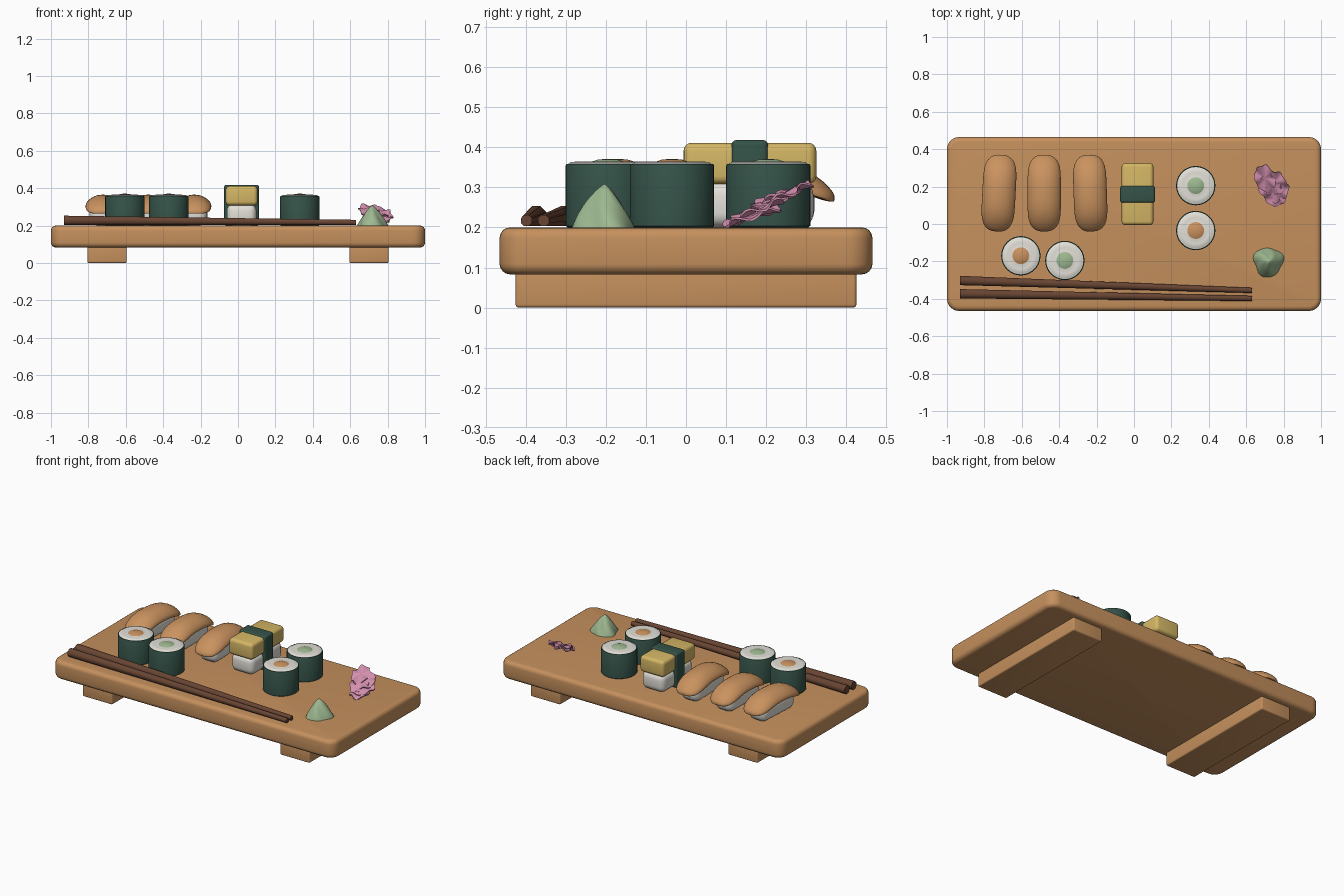
import bpy, bmesh, math
from math import sin, cos, pi, radians
from mathutils import Matrix, Vector

if "Cube" in bpy.data.objects:
    bpy.data.objects.remove(bpy.data.objects["Cube"])


def material(name, rgb):
    m = bpy.data.materials.new(name)
    m.use_nodes = True
    m.diffuse_color = (*rgb, 1)
    bsdf = m.node_tree.nodes["Principled BSDF"]
    bsdf.inputs["Base Color"].default_value = (*rgb, 1)
    bsdf.inputs["Roughness"].default_value = 0.6
    return m


WOOD = material("wood", (0.56, 0.28, 0.11))
SALMON = material("salmon", (0.59, 0.29, 0.115))
RICE = material("rice", (0.76, 0.74, 0.68))
NORI = material("seaweed", (0.035, 0.085, 0.065))
EGG = material("egg", (0.66, 0.47, 0.13))
GREEN = material("wasabi_green", (0.34, 0.48, 0.28))
PINK = material("ginger_pink", (0.66, 0.28, 0.43))
DARK = material("dark_wood", (0.14, 0.06, 0.033))


def finish(name, bm, mats, angle=40):
    bmesh.ops.recalc_face_normals(bm, faces=bm.faces)
    me = bpy.data.meshes.new(name)
    bm.to_mesh(me)
    bm.free()
    for m in mats:
        me.materials.append(m)
    me.shade_smooth()
    me.set_sharp_from_angle(angle=radians(angle))
    ob = bpy.data.objects.new(name, me)
    bpy.context.collection.objects.link(ob)
    return ob


def box(name, mat, lo, hi, edge, corner=0):
    """Rounded box; corner is an extra radius for the upright edges."""
    lo, hi = Vector(lo), Vector(hi)
    bm = bmesh.new()
    bmesh.ops.create_cube(bm, size=1)
    for v in bm.verts:
        v.co = (lo + hi) / 2 + v.co * (hi - lo)
    if corner:
        up = [e for e in bm.edges if abs(e.verts[0].co.z - e.verts[1].co.z) > 0.01]
        bmesh.ops.bevel(bm, geom=up, offset=corner, segments=6, profile=0.5, affect='EDGES')
        rim = [e for e in bm.edges if abs(e.verts[0].co.z - e.verts[1].co.z) < 0.001]
    else:
        rim = bm.edges[:]
    bmesh.ops.bevel(bm, geom=rim, offset=edge, segments=4, profile=0.5, affect='EDGES')
    return finish(name, bm, [mat])


def loft(bm, rings, caps=True):
    """Skin a list of closed rings of points."""
    rows = [[bm.verts.new(p) for p in r] for r in rings]
    n = len(rows[0])
    for a, b in zip(rows, rows[1:]):
        for i in range(n):
            bm.faces.new((a[i], a[(i + 1) % n], b[(i + 1) % n], b[i]))
    if caps:
        bm.faces.new(rows[0])
        bm.faces.new(rows[-1])


def spow(v, p):
    return math.copysign(abs(v) ** p, v)


# Serving board and its two feet
box("board", WOOD, (-1, -0.465, 0.083), (1, 0.465, 0.2), 0.026, 0.065)
for side, cx in (("right", -0.7), ("left", 0.7)):
    box(side + "_foot", WOOD, (cx - 0.105, -0.425, 0), (cx + 0.105, 0.425, 0.09), 0.008)


# Rolls: seaweed wall, rice ring, round filling
def roll(name, x, y, filling):
    profile = [(0.1, 0.2), (0.105, 0.204), (0.105, 0.354), (0.103, 0.358), (0.099, 0.358),
               (0.092, 0.363), (0.07, 0.365), (0.045, 0.362),
               (0.041, 0.364), (0.025, 0.369), (0.004, 0.371)]
    n = 40
    bm = bmesh.new()
    loft(bm, [[(x + r * cos(2 * pi * i / n), y + r * sin(2 * pi * i / n), z)
               for i in range(n)] for r, z in profile])
    for f in bm.faces:
        c = f.calc_center_median()
        r = math.hypot(c.x - x, c.y - y)
        f.material_index = 0 if c.z < 0.3585 else (2 if r < 0.0445 else 1)
    finish(name, bm, [NORI, RICE, filling])


roll("roll_front_right", -0.605, -0.17, SALMON)
roll("roll_front_middle", -0.37, -0.195, GREEN)
roll("roll_back_left", 0.33, 0.205, GREEN)
roll("roll_middle_left", 0.33, -0.035, SALMON)


# Salmon slices draped over rice mounds
def nigiri(name, x, turn):
    pivot = Matrix.Translation((x, 0.165, 0)) @ Matrix.Rotation(radians(turn), 4, 'Z')
    n = 28
    bm = bmesh.new()
    rings, steps = [], 24
    for s in range(steps + 1):
        t = -cos(pi * s / steps)
        end = max(1 - abs(t) ** 5, 0.0) ** 0.5
        w = 0.012 + 0.077 * end
        h = 0.006 + 0.019 * end
        zc = 0.341 - 0.068 * abs(t) ** 2.6
        ring = []
        for i in range(n):
            a = 2 * pi * i / n
            px, pz = w * spow(cos(a), 0.7), h * spow(sin(a), 0.8)
            ring.append((px, 0.205 * t, zc + pz - 3.8 * px * px))
        rings.append(ring)
    loft(bm, rings)
    finish(name + "_salmon", bm, [SALMON]).matrix_world = pivot
    rice = box(name + "_rice", RICE, (-0.066, -0.155, 0.2), (0.066, 0.155, 0.318), 0.045)
    rice.matrix_world = pivot


for k, (x, turn) in enumerate(((-0.722, -3), (-0.48, 0), (-0.234, 2))):
    nigiri("nigiri_%d" % (k + 1), x, turn)

# Egg block on rice, wrapped with a seaweed band
box("egg_rice", RICE, (-0.06, 0.005, 0.2), (0.098, 0.318, 0.315), 0.035)
box("egg_slab", EGG, (-0.066, -0.006, 0.308), (0.104, 0.325, 0.411), 0.02)
box("egg_band", NORI, (-0.074, 0.114, 0.2), (0.112, 0.204, 0.418), 0.012)


# Tapered chopsticks
def chopstick(name, y0, y1):
    bm = bmesh.new()
    rings = []
    for x, y, z, r in ((-0.93, y0, 0.228, 0.027), (0.63, y1, 0.217, 0.015)):
        rings.append([(x, y + r * cos(2 * pi * (i + 0.5) / 8), z + r * sin(2 * pi * (i + 0.5) / 8))
                      for i in range(8)])
    loft(bm, rings)
    finish(name, bm, [DARK], 50)


chopstick("chopstick_back", -0.302, -0.355)
chopstick("chopstick_front", -0.373, -0.398)

# Lumpy mound of wasabi
bm = bmesh.new()
rings = []
for s in range(17):
    t = s / 16
    r = 0.077 * (1 - t ** 1.15) ** 0.8 + 0.001
    ring = []
    for i in range(40):
        a = 2 * pi * i / 40
        lump = 1 + 0.09 * cos(3 * (a - 2.5)) + 0.04 * sin(5 * a + 5 * t)
        ring.append((0.718 + r * lump * cos(a), -0.203 + r * lump * sin(a), 0.2 + 0.108 * t))
    rings.append(ring)
loft(bm, rings)
finish("wasabi", bm, [GREEN], 60)


# Ginger: thin ruffled petals fanned in a tilted pile
def petal(name, loc, rx, ry, turn, tilt, phase):
    n = 36
    rings = []
    for side, radii in ((-1, (0.05, 0.4, 0.75, 1)), (1, (1, 0.75, 0.4, 0.05))):
        for q in radii:
            ring = []
            for i in range(n):
                a = 2 * pi * i / n
                k = q * (1 + 0.06 * cos(7 * a + phase))
                wave = 0.009 * q * q * sin(5 * a + phase)
                ring.append((rx * k * cos(a), ry * k * sin(a), wave + side * 0.003))
            rings.append(ring)
    bm = bmesh.new()
    loft(bm, rings)
    ob = finish(name, bm, [PINK], 50)
    ob.matrix_world = (Matrix.Translation(loc) @ Matrix.Rotation(radians(tilt), 4, 'X')
                       @ Matrix.Rotation(radians(turn), 4, 'Z'))


petals = (((0.75, 0.165, 0.228), 0.06, 0.075, 20, 17, 0),
          ((0.765, 0.18, 0.245), 0.06, 0.07, -30, 22, 1.3),
          ((0.725, 0.2, 0.255), 0.06, 0.075, 15, 25, 2.4),
          ((0.745, 0.22, 0.27), 0.065, 0.07, 40, 22, 3.9),
          ((0.7, 0.245, 0.285), 0.055, 0.075, 15, 20, 5.1))
for k, p in enumerate(petals):
    petal("ginger_petal_%d" % (k + 1), *p)
